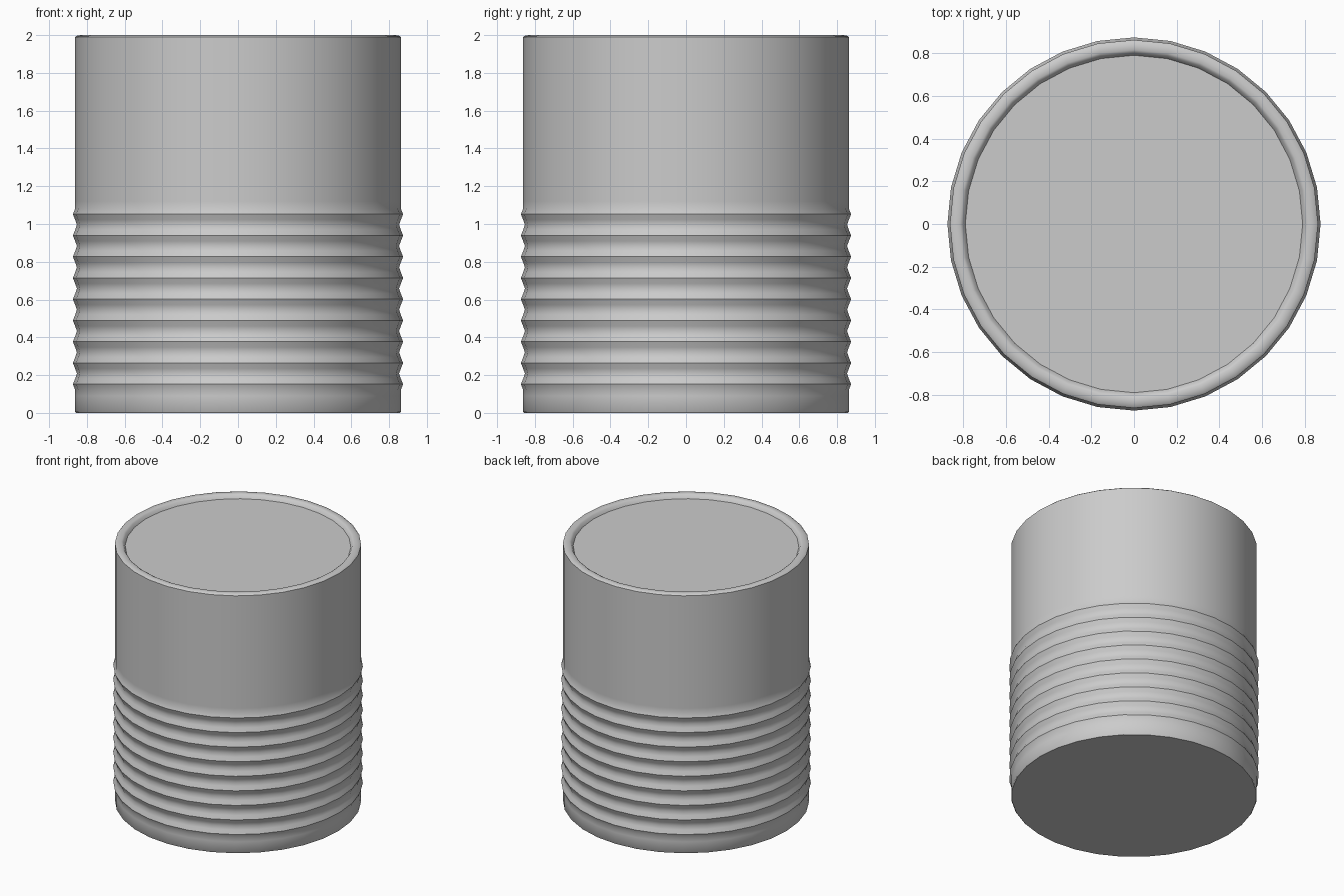
import bpy, bmesh, math

if "Cube" in bpy.data.objects:
    bpy.data.objects.remove(bpy.data.objects["Cube"])

SIDES = 32


def lathe(name, profile):
    """Spin an (r, z) profile around z and cap both ends with flat discs."""
    bm = bmesh.new()
    rings = []
    for r, z in profile:
        rings.append([bm.verts.new((r * math.cos(2 * math.pi * i / SIDES),
                                    r * math.sin(2 * math.pi * i / SIDES), z))
                      for i in range(SIDES)])
    for a, b in zip(rings, rings[1:]):
        for i in range(SIDES):
            j = (i + 1) % SIDES
            bm.faces.new((a[i], a[j], b[j], b[i]))
    bm.faces.new(rings[0][::-1])
    bm.faces.new(rings[-1])
    mesh = bpy.data.meshes.new(name)
    bm.to_mesh(mesh)
    bm.free()
    obj = bpy.data.objects.new(name, mesh)
    bpy.context.collection.objects.link(obj)
    bpy.context.view_layer.objects.active = obj
    obj.select_set(True)
    bpy.ops.object.shade_smooth_by_angle(angle=math.radians(40))
    return obj


# Base edge
profile = [(0.857, 0.0), (0.862, 0.006), (0.862, 0.09)]

# Nine rolled ribs around the lower half
PITCH = 0.1125
for k in range(9):
    z = 0.152 + k * PITCH
    profile += [(0.862, z - 0.03), (0.874, z), (0.862, z + 0.03)]
    if k < 8:
        profile.append((0.853, z + PITCH / 2))

# Plain upper wall, rolled rim and shallow recessed lid
profile += [(0.862, 1.12), (0.862, 1.99), (0.855, 1.996), (0.835, 2.0),
            (0.815, 2.0), (0.803, 1.993), (0.79, 1.97)]

lathe("ribbed_can", profile)
